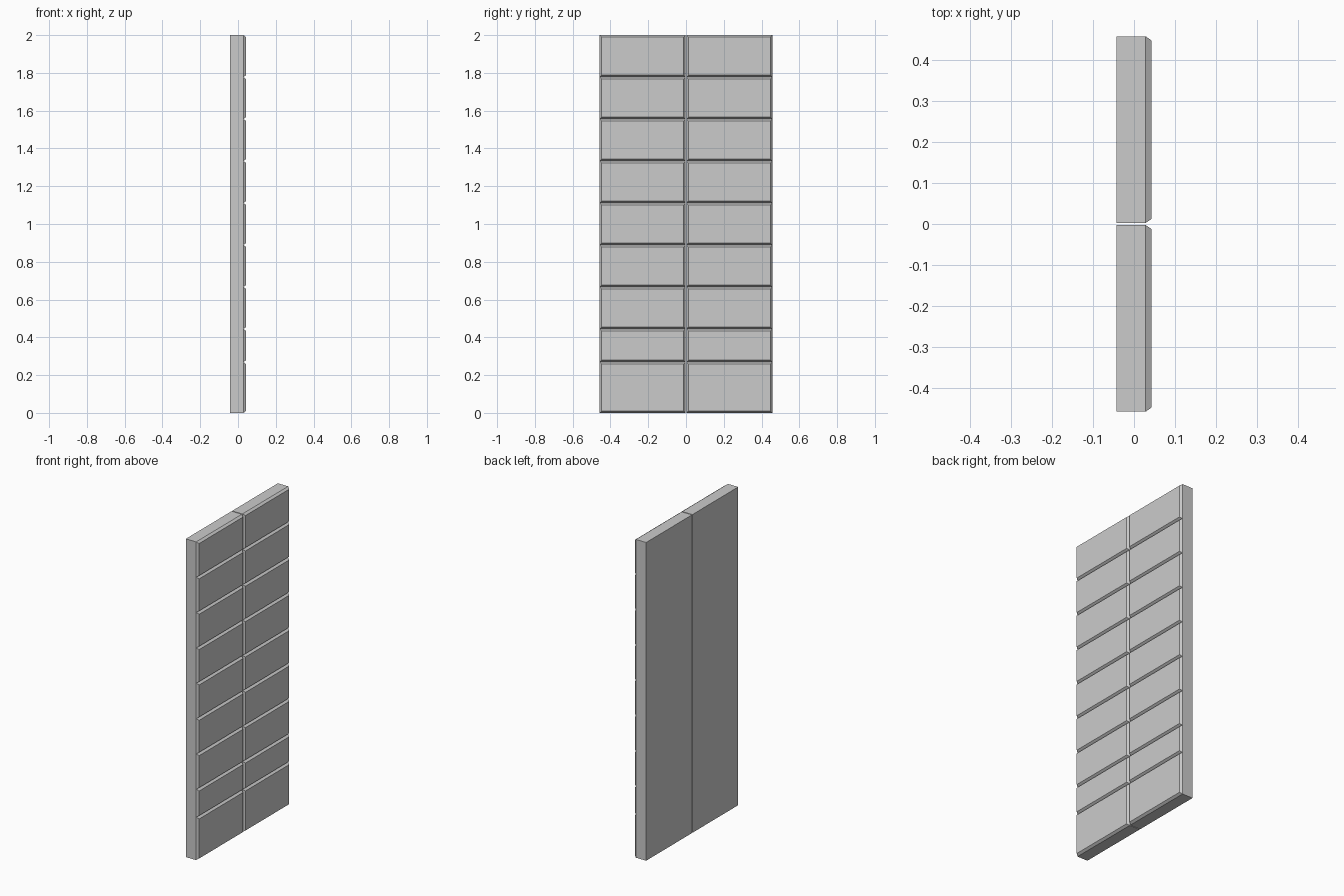
import bpy, bmesh
from mathutils import Vector

if "Cube" in bpy.data.objects:
    bpy.data.objects.remove(bpy.data.objects["Cube"])

BACK, FACE, FRONT = -0.043, 0.0285, 0.043   # x of back, groove bottom, raised face
INNER, OUTER, HEIGHT = 0.0025, 0.457, 2.0   # door extents
BEVEL = FRONT - FACE
GROOVES = [0.269] + [2.0 * i / 9 for i in range(2, 9)]


def front_faces(bm):
    return [f for f in bm.faces if f.normal.x > 0.9]


def door_leaf(name, y0, y1):
    # Plain slab
    bm = bmesh.new()
    bmesh.ops.create_cube(bm, size=1.0)
    size = Vector((FACE - BACK, y1 - y0, HEIGHT))
    centre = Vector(((FACE + BACK) / 2, (y0 + y1) / 2, HEIGHT / 2))
    for v in bm.verts:
        v.co = Vector(a * b for a, b in zip(v.co, size)) + centre
    bm.normal_update()

    # Split only the front face into rows
    for z in GROOVES:
        faces = front_faces(bm)
        geom = faces + list({e for f in faces for e in f.edges}) \
                     + list({v for f in faces for v in f.verts})
        bmesh.ops.bisect_plane(bm, geom=geom, plane_co=(0, 0, z), plane_no=(0, 0, 1))
        bm.normal_update()

    # Raise each row as a chamfered panel
    bmesh.ops.inset_individual(bm, faces=front_faces(bm), thickness=BEVEL, depth=BEVEL)
    bmesh.ops.recalc_face_normals(bm, faces=bm.faces)
    mesh = bpy.data.meshes.new(name)
    bm.to_mesh(mesh)
    bm.free()
    obj = bpy.data.objects.new(name, mesh)
    bpy.context.collection.objects.link(obj)
    return obj


# Pair of doors with a narrow gap between them
door_leaf("left_door", -OUTER, -INNER)
door_leaf("right_door", INNER, OUTER)
